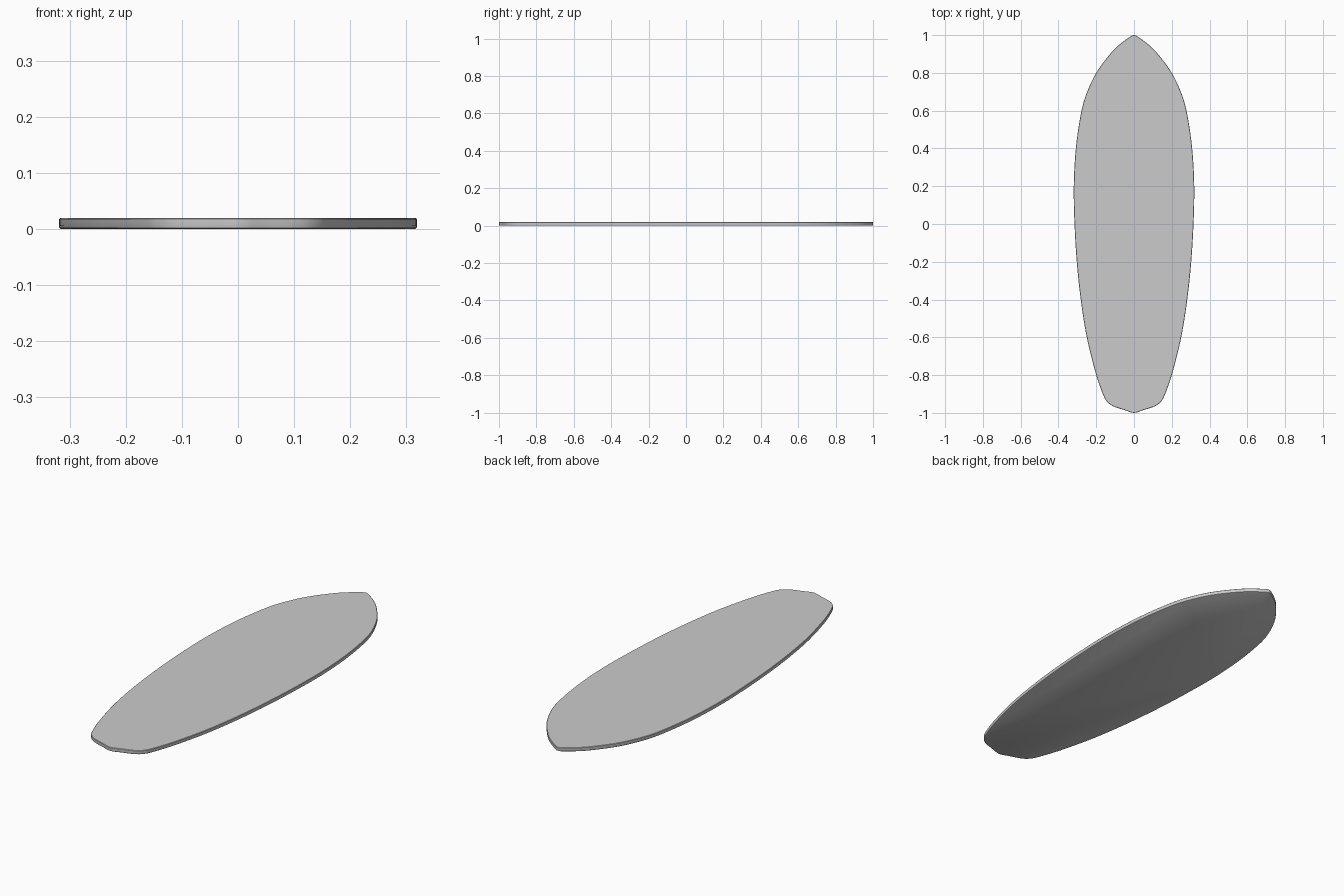
import bpy, bmesh
from mathutils import Vector

if "Cube" in bpy.data.objects:
    bpy.data.objects.remove(bpy.data.objects["Cube"])

# Half outline of the board from nose to tail: (half width, y)
HALF = [(0, 1.0), (0.03, 0.985), (0.083, 0.945), (0.135, 0.89), (0.2, 0.80),
        (0.252, 0.69), (0.282, 0.58), (0.308, 0.40), (0.319, 0.20),
        (0.315, 0.0), (0.303, -0.20), (0.282, -0.40), (0.25, -0.60),
        (0.203, -0.79), (0.165, -0.90), (0.143, -0.94), (0.11, -0.965),
        (0.05, -0.985), (0, -1.0)]


def smooth_loop(points, steps=4):
    """Closed Catmull-Rom curve through the points."""
    n, out = len(points), []
    for i in range(n):
        a, b, c, d = (points[(i + k) % n] for k in (-1, 0, 1, 2))
        for s in range(steps):
            t = s / steps
            out.append(0.5 * (2 * b + (c - a) * t + (2 * a - 5 * b + 4 * c - d) * t * t
                              + (3 * b - a - 3 * c + d) * t ** 3))
    return out


def inset(loop, dist):
    """Move a clockwise outline inwards along its normals."""
    out = []
    for i, p in enumerate(loop):
        tan = (loop[(i + 1) % len(loop)] - loop[i - 1]).normalized()
        out.append(p + Vector((tan.y, -tan.x)) * dist)
    return out


# Mirror the half outline into a full loop
right = [Vector(p) for p in HALF]
left = [Vector((-p.x, p.y)) for p in reversed(right[1:-1])]
outline = smooth_loop(right + left)

# Board: rounded lower rail, upright edge, flat deck
bm = bmesh.new()
rings = []
for dist, z in [(0.004, 0), (0.001, 0.002), (0, 0.0055), (0, 0.0175), (0.002, 0.0195)]:
    rings.append([bm.verts.new((p.x, p.y, z)) for p in inset(outline, dist)])
for lower, upper in zip(rings, rings[1:]):
    for i in range(len(lower)):
        j = (i + 1) % len(lower)
        bm.faces.new((lower[i], lower[j], upper[j], upper[i]))
bm.faces.new(rings[0])
bm.faces.new(rings[-1])
bmesh.ops.recalc_face_normals(bm, faces=bm.faces)

mesh = bpy.data.meshes.new("board")
bm.to_mesh(mesh)
bm.free()
board = bpy.data.objects.new("board", mesh)
bpy.context.collection.objects.link(board)
bpy.context.view_layer.objects.active = board
board.select_set(True)
bpy.ops.object.shade_smooth_by_angle(angle=0.6)
